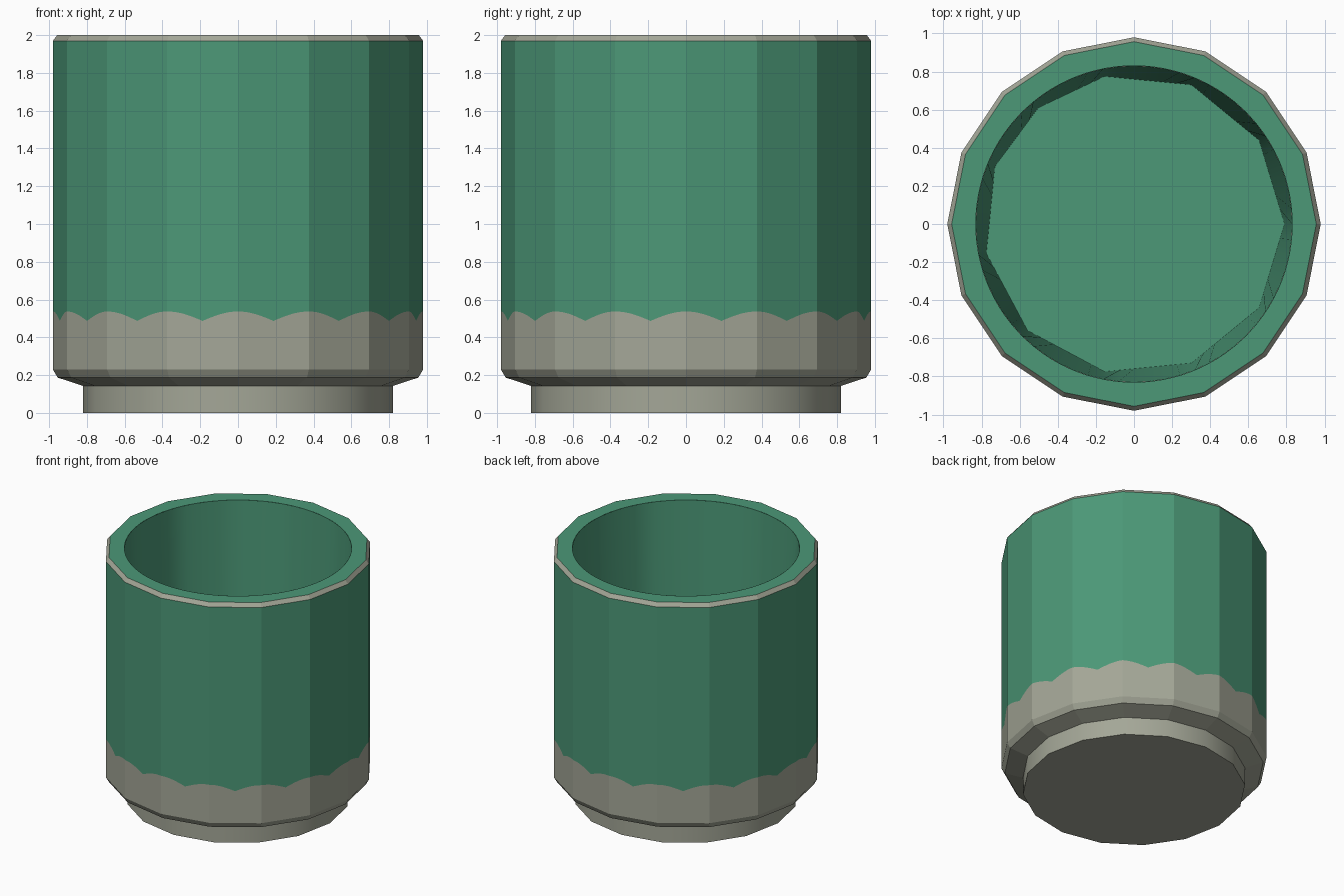
import bpy
import bmesh
import math

if "Cube" in bpy.data.objects:
    bpy.data.objects.remove(bpy.data.objects["Cube"])

TAU = math.tau


def material(name, rgb):
    m = bpy.data.materials.new(name)
    m.diffuse_color = (*rgb, 1.0)
    m.use_nodes = True
    m.node_tree.nodes["Principled BSDF"].inputs["Base Color"].default_value = m.diffuse_color
    return m


green = material("green_glaze", (0.072, 0.315, 0.185))
clay = material("bare_clay", (0.37, 0.385, 0.31))


def polygon_radius(angle, corners, r):
    """Distance from centre to the edge of a polygon with the given corner angles."""
    a = angle % TAU
    ring = corners + [corners[0] + TAU]
    for lo, hi in zip(ring, ring[1:]):
        if lo - 1e-6 <= a <= hi + 1e-6:
            half = (hi - lo) / 2
            return r * math.cos(half) / math.cos(a - lo - half)
    return r


def loft(name, count, rings, mats, caps=(), smooth=False):
    """Join rings; each is (radius function, height function); one material per band."""
    bm = bmesh.new()
    rows = []
    for rad, height in rings:
        row = []
        for i in range(count):
            a = TAU * i / count
            r = rad(a)
            row.append(bm.verts.new((r * math.cos(a), r * math.sin(a), height(a))))
        rows.append(row)
    for k, (lo, hi) in enumerate(zip(rows, rows[1:])):
        for i in range(count):
            j = (i + 1) % count
            f = bm.faces.new((lo[i], lo[j], hi[j], hi[i]))
            f.material_index = mats[k]
    for row_index, mat in caps:
        row = rows[row_index]
        f = bm.faces.new(row[::-1] if row_index == 0 else row)
        f.material_index = mat
    me = bpy.data.meshes.new(name)
    bm.to_mesh(me)
    bm.free()
    me.materials.append(green)
    me.materials.append(clay)
    ob = bpy.data.objects.new(name, me)
    bpy.context.collection.objects.link(ob)
    if smooth:
        bpy.ops.object.select_all(action='DESELECT')
        ob.select_set(True)
        bpy.context.view_layer.objects.active = ob
        bpy.ops.object.shade_smooth_by_angle(angle=math.radians(30))
    return ob


def flat(z):
    return lambda a: z


def circle(r):
    return lambda a: r


sixteen = [TAU * i / 16 for i in range(16)]


def facet(r):
    return lambda a: polygon_radius(a, sixteen, r)


def glaze_line(a):
    return 0.487 + 0.05 * abs(math.cos(8 * a))


# Faceted outer body with scalloped glaze edge, bare rim chamfer and glazed lip
loft("cup_body", 256, [
    (facet(0.82), flat(0.143)),
    (facet(0.955), flat(0.187)),
    (facet(0.98), flat(0.23)),
    (facet(0.98), glaze_line),
    (facet(0.98), flat(1.97)),
    (facet(0.957), flat(2.0)),
    (circle(0.83), flat(2.0)),
], [1, 1, 1, 0, 1, 0])

# Foot with closed underside
loft("foot", 16, [
    (circle(0.82), flat(0.0)),
    (circle(0.82), flat(0.15)),
], [1], caps=[(0, 1)], smooth=True)

# Round inner wall narrowing to an irregular eleven-sided floor
floor_corners = [TAU * i / 64 for i in (0, 6, 12, 18, 23, 28, 34, 40, 46, 52, 58)]
loft("cup_inside", 64, [
    (circle(0.83), flat(2.0)),
    (lambda a: polygon_radius(a, floor_corners, 0.79), flat(0.22)),
], [0], caps=[(1, 0)], smooth=True)
inside = bpy.data.objects["cup_inside"].data
for poly in inside.polygons:
    # walls face the axis, floor faces up
    c, n = poly.center, poly.normal
    outward = n.x * c.x + n.y * c.y > 0.1
    if outward or n.z < -0.9:
        poly.flip()
inside.update()
